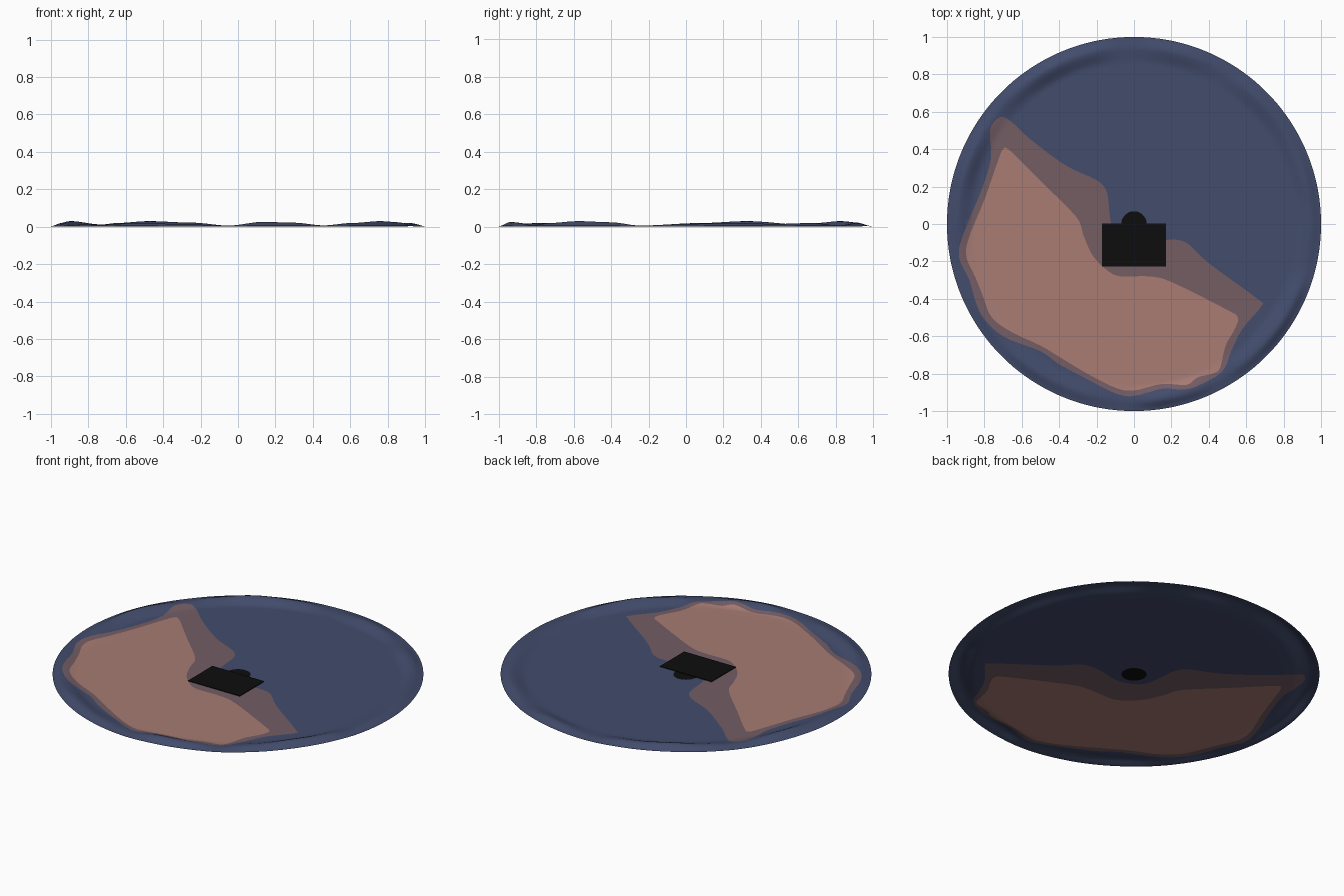
import bpy, bmesh, math
from mathutils import Vector
from mathutils.geometry import delaunay_2d_cdt

if "Cube" in bpy.data.objects:
    bpy.data.objects.remove(bpy.data.objects["Cube"])


def material(name, rgb):
    m = bpy.data.materials.new(name)
    lin = [((c / 255 + 0.055) / 1.055) ** 2.4 for c in rgb]
    m.diffuse_color = (*lin, 1)
    m.use_nodes = True
    m.node_tree.nodes["Principled BSDF"].inputs["Base Color"].default_value = m.diffuse_color
    return m


BLUE = material("slate blue", (66, 76, 108))
MID = material("dusky brown", (115, 93, 100))
TAN = material("rosy brown", (168, 124, 116))
BLACK = material("black", (13, 13, 13))

# Outlines of the painted patch: border band and inner area
BAND = [(-.72, .57), (-.66, .55), (-.55, .45), (-.36, .31), (-.2, .235), (-.145, .17),
        (-.13, .05), (-.11, -.04), (-.05, -.09), (.04, -.11), (.17, -.085), (.28, -.1),
        (.4, -.21), (.66, -.4), (.68, -.44), (.58, -.56), (.52, -.68), (.47, -.79),
        (.33, -.87), (.25, -.885), (.15, -.88), (0, -.92), (-.1, -.905), (-.25, -.83),
        (-.4, -.75), (-.5, -.68), (-.7, -.6), (-.82, -.48), (-.88, -.3), (-.935, -.18),
        (-.915, -.06), (-.82, .17), (-.765, .35), (-.77, .5)]
INNER = [(-.7, .4), (-.66, .39), (-.5, .23), (-.31, .04), (-.27, -.06), (-.22, -.17),
         (-.14, -.25), (-.07, -.28), (.08, -.28), (.2, -.31), (.5, -.46), (.555, -.5),
         (.54, -.56), (.49, -.65), (.46, -.77), (.42, -.8), (.34, -.82), (.28, -.86),
         (.15, -.855), (0, -.89), (-.1, -.875), (-.25, -.8), (-.4, -.71), (-.5, -.65),
         (-.65, -.58), (-.76, -.5), (-.81, -.38), (-.85, -.28), (-.895, -.18),
         (-.885, -.08), (-.8, .13), (-.73, .33)]
# Ripple height of the rim by angle (degrees, height)
RIPPLE = [(0, .015), (15, .02), (30, .015), (45, .02), (60, .006), (75, .02), (93, .006),
          (105, .022), (120, .03), (133, .02), (140, .012), (160, .03), (175, .02),
          (195, .006), (210, .012), (220, .01), (235, .02), (250, .015), (267, .006),
          (278, .026), (288, .022), (299, .007), (310, .02), (323, .03), (335, .024),
          (345, .006), (360, .015)]


def smooth(t):
    t = min(max(t, 0), 1)
    return t * t * (3 - 2 * t)


def rounded(pts, steps=4):
    """Closed Catmull-Rom curve through the points."""
    p = [Vector(q) for q in pts]
    n, out = len(p), []
    for i in range(n):
        a, b, c, d = p[i - 1], p[i], p[(i + 1) % n], p[(i + 2) % n]
        for k in range(steps):
            t = k / steps
            out.append(0.5 * (2 * b + (c - a) * t + (2 * a - 5 * b + 4 * c - d) * t * t
                              + (3 * b - a - 3 * c + d) * t ** 3))
    return out


def ring(r, n):
    return [Vector((r * math.cos(math.tau * i / n), r * math.sin(math.tau * i / n)))
            for i in range(n)]


def inside(poly, x, y):
    hit = False
    for i in range(len(poly)):
        a, b = poly[i - 1], poly[i]
        if (a.y > y) != (b.y > y) and x < a.x + (y - a.y) * (b.x - a.x) / (b.y - a.y):
            hit = not hit
    return hit


def height(x, y):
    """Flat middle, rippled ridge near the rim falling back at the edge."""
    r = math.hypot(x, y)
    ang = math.degrees(math.atan2(y, x)) % 360
    for (a0, h0), (a1, h1) in zip(RIPPLE, RIPPLE[1:]):
        if a0 <= ang <= a1:
            amp = h0 + (h1 - h0) * smooth((ang - a0) / (a1 - a0))
            break
    return amp * smooth((r - 0.86) / 0.085) * (1 - 0.85 * smooth((r - 0.945) / 0.055))


def add_object(name, bm, mats):
    me = bpy.data.meshes.new(name)
    bm.to_mesh(me)
    bm.free()
    for m in mats:
        me.materials.append(m)
    ob = bpy.data.objects.new(name, me)
    bpy.context.collection.objects.link(ob)
    return ob


# Rippled disc: triangulated sheet with the outlines as cut edges
band, inner = rounded(BAND), rounded(INNER)
HUB = 0.068
pts, edges = [], []
for loop in (band, inner, ring(HUB, 40), ring(1, 180)):
    s, n = len(pts), len(loop)
    pts += loop
    edges += [(s + i, s + (i + 1) % n) for i in range(n)]
for k in range(2, 9):
    pts += ring(k / 10, 48)
for k in range(11):
    pts += ring(0.85 + k * 0.014, 180)
verts, _, faces, *_ = delaunay_2d_cdt(pts, edges, [], 0, 1e-5)

bm = bmesh.new()
bv = [bm.verts.new((v.x, v.y, height(v.x, v.y))) for v in verts]
for f in faces:
    face = bm.faces.new([bv[i] for i in f])
    c = face.calc_center_median()
    face.normal_update()
    if face.normal.z < 0:
        face.normal_flip()
    face.smooth = True
    if math.hypot(c.x, c.y) < HUB:
        face.material_index = 3
    elif inside(inner, c.x, c.y):
        face.material_index = 2
    elif inside(band, c.x, c.y):
        face.material_index = 1
add_object("rippled_disc", bm, [BLUE, MID, TAN, BLACK])

# Thin black plate in front of the hub
bm = bmesh.new()
bmesh.ops.create_cube(bm, size=1)
bmesh.ops.scale(bm, vec=(0.34, 0.228, 0.004), verts=bm.verts)
bmesh.ops.translate(bm, vec=(0, -0.112, 0.003), verts=bm.verts)
add_object("center_plate", bm, [BLACK])
